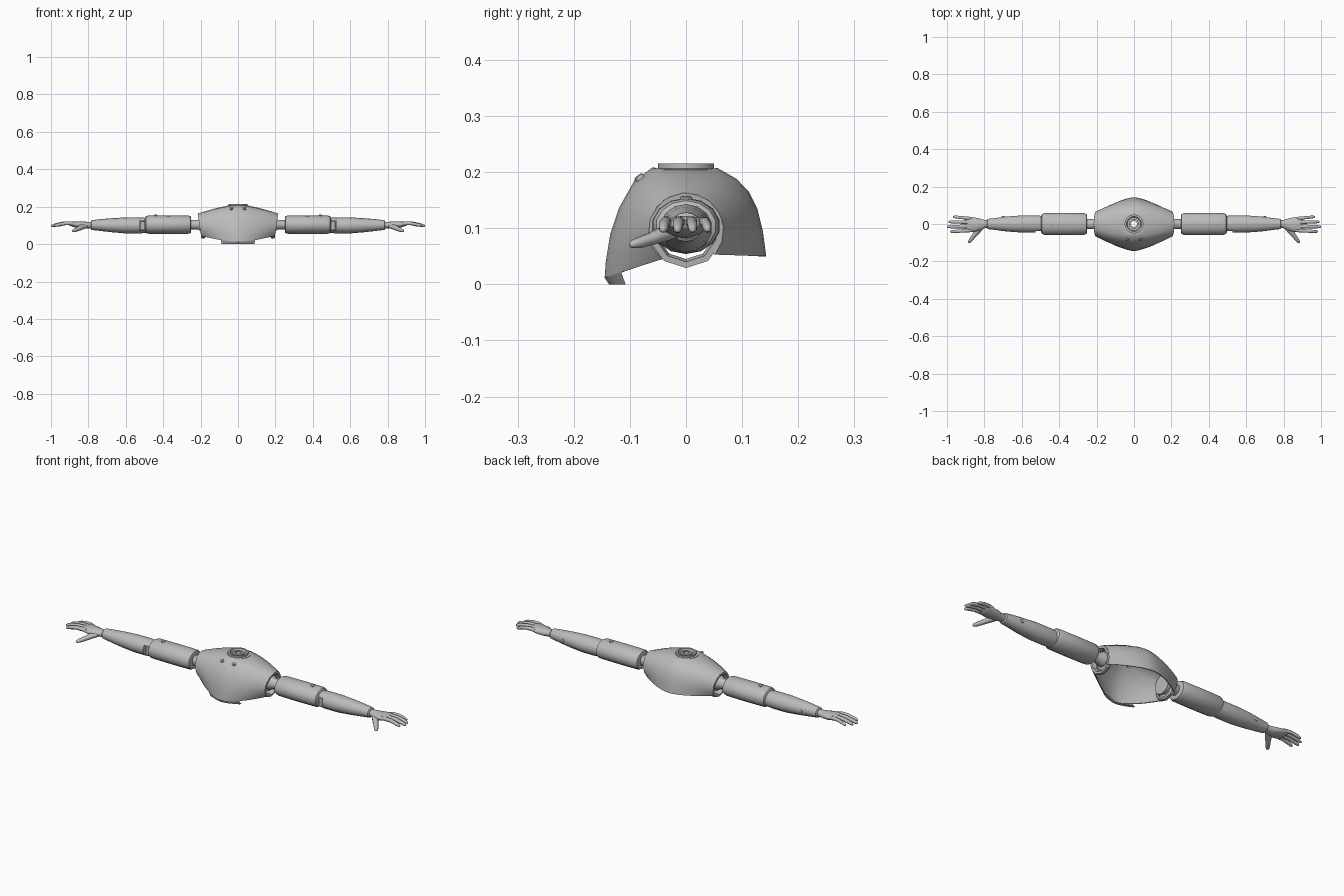
import bpy, bmesh, math
from mathutils import Vector

if "Cube" in bpy.data.objects:
    bpy.data.objects.remove(bpy.data.objects["Cube"])

grey = bpy.data.materials.new("plain grey")
grey.diffuse_color = (0.5, 0.5, 0.5, 1)
grey.use_nodes = True
grey.node_tree.nodes["Principled BSDF"].inputs["Base Color"].default_value = grey.diffuse_color


def make(name, verts, faces):
    me = bpy.data.meshes.new(name)
    me.from_pydata([tuple(v) for v in verts], [], faces)
    bm = bmesh.new()
    bm.from_mesh(me)
    bmesh.ops.recalc_face_normals(bm, faces=bm.faces)
    bm.to_mesh(me)
    bm.free()
    me.materials.append(grey)
    ob = bpy.data.objects.new(name, me)
    bpy.context.collection.objects.link(ob)
    return ob


def grid_faces(rows, cols, wrap):
    return [(i * cols + j, i * cols + (j + 1) % cols,
             (i + 1) * cols + (j + 1) % cols, (i + 1) * cols + j)
            for i in range(rows - 1) for j in range(cols if wrap else cols - 1)]


def tube(name, stations, n=12, cap=True):
    """Loft ellipses (x, y, z, half width, half height) along a path."""
    pts = [Vector(s[:3]) for s in stations]
    verts = []
    for i, s in enumerate(stations):
        t = (pts[min(i + 1, len(pts) - 1)] - pts[max(i - 1, 0)]).normalized()
        up = Vector((0, 0, 1)) if abs(t.z) < 0.95 else Vector((0, 1, 0))
        side = t.cross(up).normalized()
        up = side.cross(t)
        for k in range(n):
            a = 2 * math.pi * (k + 0.5) / n
            verts.append(pts[i] + side * s[3] * math.cos(a) + up * s[4] * math.sin(a))
    faces = grid_faces(len(stations), n, True)
    if cap:
        faces += [tuple(range(n)), tuple(range(len(verts) - n, len(verts)))]
    return make(name, verts, faces)


def lathe(name, profile, n, place):
    """Spin (radius, height) points; place maps u, v, height to a position."""
    verts = [place(r * math.cos(a), r * math.sin(a), h) for r, h in profile
             for a in (2 * math.pi * (k + 0.5) / n for k in range(n))]
    return make(name, verts, grid_faces(len(profile), n, True))


def boolean_cut(ob, cutter):
    m = ob.modifiers.new("cut", 'BOOLEAN')
    m.object, m.operation, m.solver = cutter, 'DIFFERENCE', 'EXACT'
    cutter.hide_render = True


def finish(ob, mirror=False, angle=35):
    if mirror:
        m = ob.modifiers.new("mirror", 'MIRROR')
        m.use_mirror_merge = False
    bpy.ops.object.select_all(action='DESELECT')
    bpy.context.view_layer.objects.active = ob
    ob.select_set(True)
    for m in list(ob.modifiers):
        bpy.ops.object.modifier_apply(modifier=m.name)
    bpy.ops.object.shade_smooth_by_angle(angle=math.radians(angle))


# Torso shell: middle profile blending into the arm opening at each end
MID = [(-.145, .012), (-.143, .04), (-.135, .09), (-.12, .135), (-.092, .185),
       (-.06, .208), (0, .21), (.055, .208), (.09, .188), (.112, .165),
       (.127, .135), (.137, .095), (.143, .05)]
RING_R, RING_Z = .067, .096


def end_x(z):
    return .19 + .15 * z


def shell(t, j):
    a = math.radians(230 - 22.5 * j)
    ey, ez = RING_R * math.cos(a), RING_Z + RING_R * math.sin(a)
    w = abs(t) ** 1.6
    return Vector((t * end_x(ez), MID[j][0] * (1 - w) + ey * w, MID[j][1] * (1 - w) + ez * w))


N = 16
ts = [-1 + 2 * i / N for i in range(N + 1)]
torso = make("torso_shell", [shell(t, j) for t in ts for j in range(13)],
             grid_faces(N + 1, 13, False))
sol = torso.modifiers.new("thickness", 'SOLIDIFY')
sol.thickness, sol.offset = .004, -1
neck_cut = tube("neck_cutter", [(0, 0, .17, .056, .056), (0, 0, .25, .056, .056)], 24)
boolean_cut(torso, neck_cut)
finish(torso)
bpy.data.objects.remove(neck_cut)

# Lip folded inward under the front edge
lip_ts = [-.46 + .92 * i / 8 for i in range(9)]
lip = []
for t in lip_ts:
    p = shell(t, 0)
    lip += [p, Vector((p.x * .97, p.y + .008, 0)), Vector((p.x * .95, p.y + .024, 0))]
finish(make("front_lip", lip, grid_faces(9, 3, False)))

# Neck collar with recessed inner ring
finish(lathe("neck_collar", [(.061, .197), (.061, .205), (.05, .206), (.05, .215), (.04, .215),
                             (.036, .2), (.026, .2), (.026, .209), (.016, .209), (.016, .188),
                             (.05, .188), (.061, .197)], 24, lambda u, v, h: (u, v, h)))

# Rim around each arm opening, tilted with the shell end
finish(lathe("arm_opening_rim", [(RING_R, -.014), (RING_R, .001), (.056, .001), (.051, -.022),
                                 (.06, -.022), (RING_R, -.014)], 10,
             lambda u, v, h: (end_x(RING_Z + v) + h, u, RING_Z + v)), True)

# Shoulder joint: disc, ball and short shaft
SZ = .104
finish(tube("shoulder_joint", [(.165, 0, SZ, .03, .03), (.166, 0, SZ, .049, .049),
                               (.182, 0, SZ, .049, .049), (.186, 0, SZ, .036, .036),
                               (.2, 0, SZ, .036, .036), (.215, 0, SZ, .028, .026),
                               (.258, 0, SZ, .028, .026)], 16), True)

# Upper arm sleeve
finish(tube("upper_arm", [(.25, 0, SZ, .042, .036), (.253, 0, SZ, .054, .045),
                          (.268, 0, SZ, .06, .049), (.37, 0, SZ, .061, .05),
                          (.478, 0, SZ, .06, .049), (.492, 0, SZ, .054, .045),
                          (.498, 0, SZ, .042, .036)], 14), True)

# Forearm with a notch in front of the elbow
forearm = tube("forearm", [(.485, 0, .1, .044, .04), (.53, 0, .1, .047, .043),
                           (.6, 0, .1, .047, .043), (.68, 0, .101, .041, .037),
                           (.74, 0, .102, .033, .031), (.782, 0, .102, .028, .026),
                           (.787, 0, .102, .022, .02)], 14)
bpy.ops.mesh.primitive_cube_add(size=1, location=(.5, -.05, .098))
notch = bpy.context.object
notch.name = "elbow_cutter"
notch.scale = (.052, .06, .05)
boolean_cut(forearm, notch)
finish(forearm, True)
bpy.data.objects.remove(notch)
finish(tube("elbow_hinge", [(.508, -.022, .076, .014, .014), (.508, -.022, .12, .014, .014)], 12), True)


# Small round pins and chest buttons
def pin(name, base, direction, r, h):
    b, d = Vector(base), Vector(direction).normalized()
    ring = lambda k, rr: (*(b + d * k), rr, rr)
    finish(tube(name, [ring(-.01, r), ring(h * .6, r), ring(h, r * .7)], 12), True)


pin("upper_arm_pin", (.44, 0, .153), (0, 0, 1), .011, .004)
pin("forearm_pin", (.7, .038, .101), (0, 1, 0), .009, .004)
pin("chest_button", (.035, -.083, .19), (0, -.6, .8), .009, .005)

# Hand: wrist and palm
finish(tube("palm", [(.775, 0, .101, .021, .019), (.798, 0, .101, .022, .018),
                     (.82, -.002, .101, .031, .019), (.85, -.003, .103, .039, .018),
                     (.88, -.003, .107, .042, .015), (.895, -.003, .108, .04, .011),
                     (.903, -.003, .108, .034, .006)], 14), True, 60)

# Four fingers, fanned and drooping towards the tips
FINGERS = [("little_finger", .029, .039, .968, .0092), ("ring_finger", .009, .012, .992, .0102),
           ("middle_finger", -.012, -.015, 1.0, .0106), ("index_finger", -.034, -.041, .983, .0102)]
for name, y0, y1, tip, r in FINGERS:
    rows = []
    for f, k in ((0, .9), (.2, 1.05), (.5, .95), (.8, .9), (.93, .75), (.985, .45), (1, .15)):
        rows.append((.868 + (tip - .868) * f, y0 + (y1 - y0) * f,
                     .108 + .006 * math.sin(f * 3) - .013 * f * f, r * k, r * k))
    finish(tube(name, rows, 8), True, 60)

# Thumb
finish(tube("thumb", [(.812, -.012, .098, .014, .013), (.835, -.036, .091, .017, .014),
                      (.855, -.062, .081, .0125, .0115), (.872, -.084, .074, .011, .01),
                      (.881, -.096, .071, .008, .007), (.884, -.1, .07, .003, .003)], 8), True, 60)
